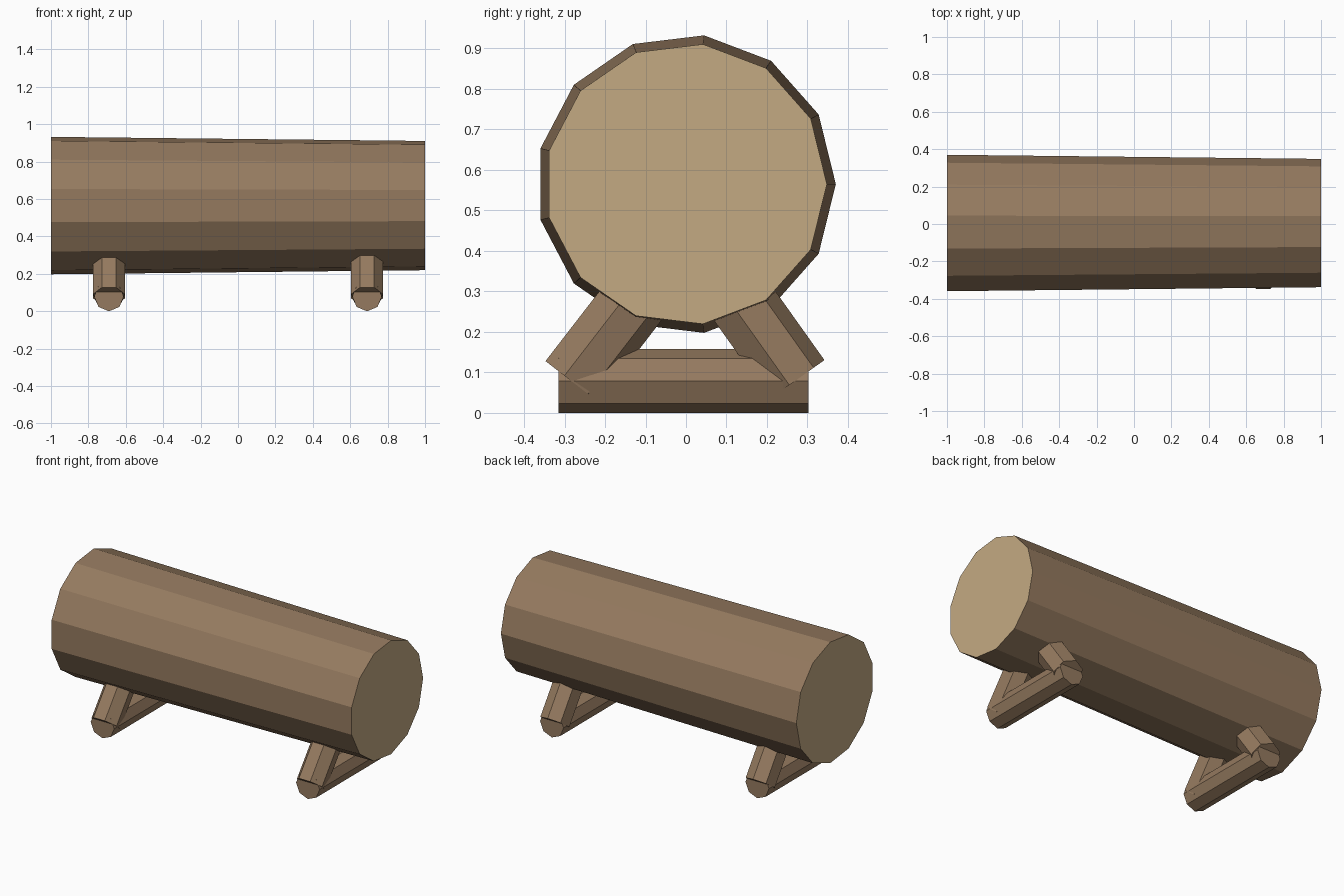
import bpy
import bmesh
from math import cos, sin, tau
from mathutils import Vector

old = bpy.data.objects.get("Cube")
if old:
    bpy.data.objects.remove(old)


def make_material(name, rgb):
    mat = bpy.data.materials.new(name)
    mat.use_nodes = True
    mat.diffuse_color = (*rgb, 1)
    mat.node_tree.nodes["Principled BSDF"].inputs["Base Color"].default_value = (*rgb, 1)
    return mat


bark = make_material("bark brown", (0.30, 0.195, 0.115))
cut_wood = make_material("cut wood tan", (0.55, 0.40, 0.225))


def pole(name, start, end, first, sides, r_start, r_end, end_mat=None):
    """Flat-sided pole from start to end, with its first corner towards `first`."""
    start, end = Vector(start), Vector(end)
    axis = (end - start).normalized()
    u = Vector(first).normalized()
    v = axis.cross(u)
    bm = bmesh.new()
    rings = []
    for centre, r in ((start, r_start), (end, r_end)):
        rings.append([bm.verts.new(centre + r * (u * cos(tau * i / sides) + v * sin(tau * i / sides)))
                      for i in range(sides)])
    for i in range(sides):
        j = (i + 1) % sides
        bm.faces.new((rings[0][i], rings[0][j], rings[1][j], rings[1][i]))
    for ring in rings:
        cap = bm.faces.new(ring)
        cap.material_index = 1 if end_mat else 0
    bmesh.ops.recalc_face_normals(bm, faces=bm.faces)
    mesh = bpy.data.meshes.new(name)
    bm.to_mesh(mesh)
    bm.free()
    mesh.materials.append(bark)
    if end_mat:
        mesh.materials.append(end_mat)
    obj = bpy.data.objects.new(name, mesh)
    bpy.context.collection.objects.link(obj)
    return obj


def leg(name, x, y, lean):
    """Seven-sided leg leaning inwards up into the log."""
    foot = Vector((x, y, 0.08))
    axis = Vector((0, *lean)).normalized()
    pole(name, foot, foot + axis * 0.32, (0, axis.z, -axis.y), 7, 0.087, 0.087)


# Tapered log with pale sawn ends
pole("log", (-1, 0, 0.565), (1, 0, 0.565), (0, 1, 0), 13, 0.37, 0.348, cut_wood)

# Two supports, each a ground bar and a pair of slanted legs
for side, x in (("right", -0.69), ("left", 0.69)):
    pole(side + "_ground_bar", (x, -0.315, 0.079), (x, 0.302, 0.079), (0, 0, -1), 8, 0.079, 0.079)
    leg(side + "_front_leg", x, -0.285, (0.61, 0.79))
    leg(side + "_back_leg", x, 0.271, (-0.58, 0.815))
